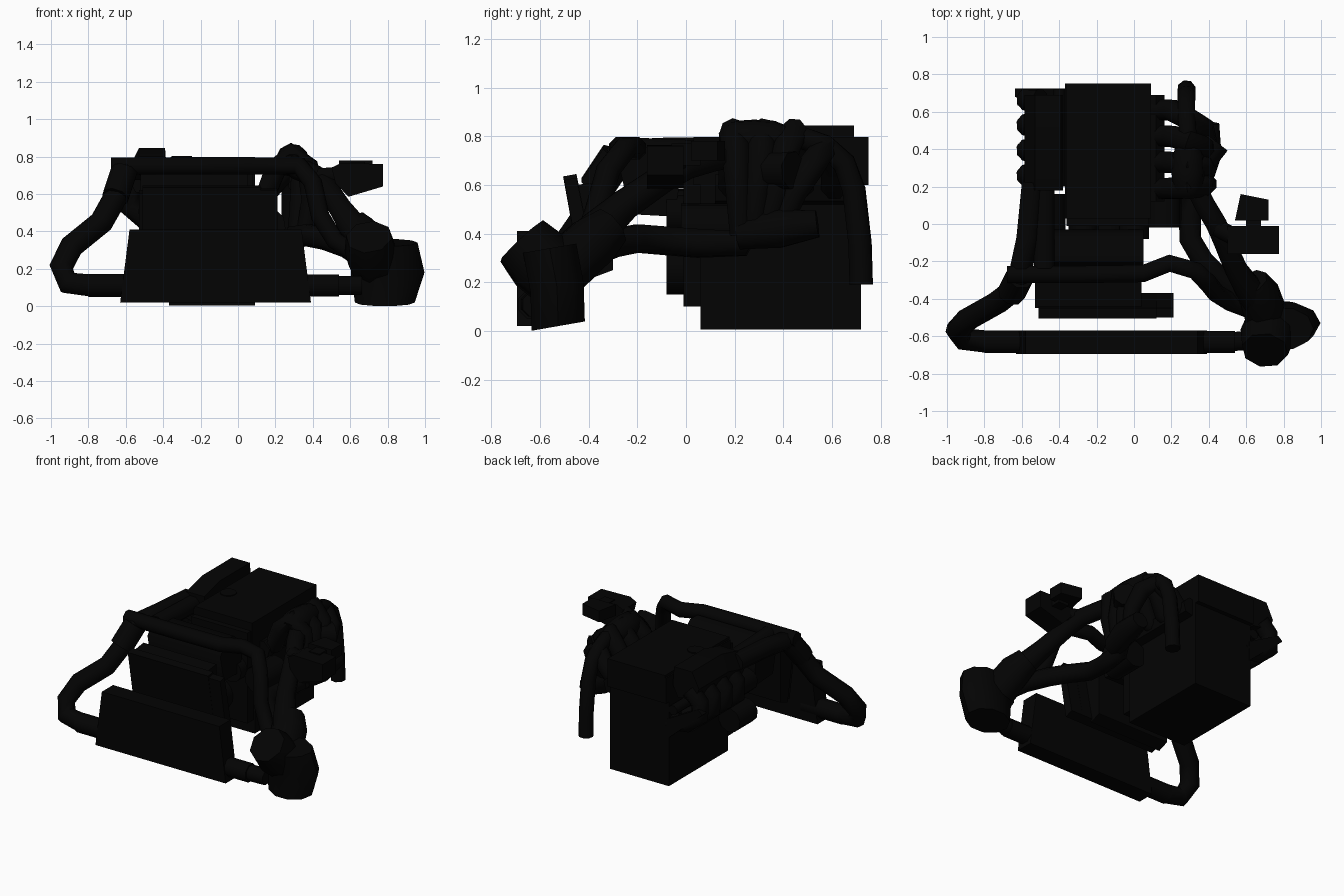
import bpy, bmesh, math
from mathutils import Vector

if "Cube" in bpy.data.objects:
    bpy.data.objects.remove(bpy.data.objects["Cube"])

black = bpy.data.materials.new("black_metal")
black.diffuse_color = (0.001, 0.001, 0.001, 1)
black.use_nodes = True
black.node_tree.nodes["Principled BSDF"].inputs["Base Color"].default_value = black.diffuse_color


def finish(name, bm):
    bmesh.ops.recalc_face_normals(bm, faces=bm.faces)
    me = bpy.data.meshes.new(name)
    bm.to_mesh(me)
    bm.free()
    ob = bpy.data.objects.new(name, me)
    bpy.context.collection.objects.link(ob)
    me.materials.append(black)
    bpy.ops.object.select_all(action='DESELECT')
    ob.select_set(True)
    bpy.context.view_layer.objects.active = ob
    bpy.ops.object.shade_smooth_by_angle(angle=math.radians(50))
    return ob


def loft(name, rings):
    """Skin a list of equal-length point rings and cap both ends."""
    bm = bmesh.new()
    loops = [[bm.verts.new(p) for p in r] for r in rings]
    n = len(loops[0])
    for a, b in zip(loops, loops[1:]):
        for i in range(n):
            j = (i + 1) % n
            bm.faces.new((a[i], a[j], b[j], b[i]))
    bm.faces.new(loops[0])
    bm.faces.new(loops[-1])
    return finish(name, bm)


def tube(name, pts, r, sides=8):
    """Low-poly pipe along a path; r is one radius or one per point."""
    pts = [Vector(p) for p in pts]
    rs = r if isinstance(r, (list, tuple)) else [r] * len(pts)
    rings, ref = [], None
    for i, p in enumerate(pts):
        t = (pts[min(i + 1, len(pts) - 1)] - pts[max(i - 1, 0)]).normalized()
        if ref is None:
            ref = t.orthogonal()
        ref = (ref - t * ref.dot(t)).normalized()
        side = t.cross(ref)
        rings.append([p + (ref * math.cos(a) + side * math.sin(a)) * rs[i]
                      for a in (2 * math.pi * (k + .5) / sides for k in range(sides))])
    return loft(name, rings)


def box(name, x0, x1, y0, y1, z0, z1):
    return loft(name, [[(x0, y0, z), (x1, y0, z), (x1, y1, z), (x0, y1, z)] for z in (z0, z1)])


def prism_y(name, prof, y0, y1):
    return loft(name, [[(x, y, z) for x, z in prof] for y in (y0, y1)])


def prism_x(name, prof, x0, x1):
    return loft(name, [[(x, y, z) for y, z in prof] for x in (x0, x1)])


# Engine block, head cover and filler cap
box("engine_block", -.37, .09, .06, .72, .005, .66)
box("cylinder_head", -.37, .09, .03, .75, .60, .78)
prism_y("valve_cover", [(-.36, .76), (.09, .76), (.09, .797), (-.36, .797)], .03, .75)
tube("oil_cap", [(-.3, .32, .78), (-.3, .32, .803)], .055, 10)

# Front timing cover, pulleys and side accessories
box("timing_cover", -.36, .08, -.01, .07, .10, .74)
for i, (x, z, r) in enumerate([(-.14, .26, .11), (-.27, .50, .08), (.0, .48, .08)]):
    tube(f"pulley_{i}", [(x, -.08, z), (x, 0, z)], r, 14)
tube("alternator", [(.16, -.02, .43), (.16, .2, .43)], .095, 10)
for i, z in enumerate((.28, .5)):
    tube(f"accessory_pump_{i}", [(-.45, -.04, z), (-.45, .16, z)], .085, 10)

# Rounded housing ahead of the engine
prism_x("front_housing", [(-.23, .48), (-.05, .47), (-.03, .58), (-.05, .70), (-.12, .755), (-.2, .755), (-.27, .66)], -.52, .05)

# Tilted radiator core with side tank
prism_x("radiator", [(-.505, .635), (-.45, .645), (-.37, .24), (-.43, .22)], -.51, .12)
prism_x("radiator_tank", [(-.50, .62), (-.45, .63), (-.37, .24), (-.43, .22)], .12, .21)
prism_x("radiator_shroud", [(-.45, .6), (-.3, .62), (-.3, .25), (-.38, .22)], -.53, .04)

# Intercooler and end pipes
prism_y("intercooler", [(-.63, .02), (.39, .02), (.34, .41), (-.58, .41)], -.695, -.57)
tube("intercooler_pipe_right", [(.3, -.63, .11), (.54, -.63, .11)], .064)
tube("intercooler_joint_right", [(.5, -.63, .11), (.66, -.62, .11)], .055)
tube("intercooler_pipe_left", [(-.5, -.63, .11), (-.8, -.63, .11)], .066)
tube("charge_pipe", [(-.78, -.63, .11), (-.91, -.615, .125), (-.945, -.57, .21), (-.89, -.51, .32),
                     (-.73, -.42, .45), (-.64, -.35, .61), (-.61, -.27, .73), (-.57, -.08, .735),
                     (-.54, .22, .735)], .064)
tube("charge_pipe_coupler", [(-.655, -.37, .585), (-.61, -.28, .72)], .076)
tube("throttle_pipe", [(-.48, -.24, .74), (-.48, .24, .72)], .06)

# Intake plenum with runners, flange and rail
loft("intake_plenum", [[(x, y, z + dz) for x, z in
     [(-.39, .83), (-.53, .83), (-.585, .72), (-.55, .64), (-.42, .62), (-.38, .70)]]
     for y, dz in ((.18, -.03), (.36, .015), (.69, .015))])
prism_y("intake_flange", [(-.635, .58), (-.60, .61), (-.36, .48), (-.36, .34)], .68, .725)
for i in range(4):
    y = .26 + i * .135
    tube(f"intake_runner_{i}", [(-.5, y, .70), (-.575, y, .63), (-.575, y, .53),
                                (-.49, y, .46), (-.34, y, .44)], .06)
tube("fuel_rail", [(-.40, .2, .55), (-.40, .72, .55)], .035)

# Exhaust header runners arching over and meeting low in a collector
for i in range(4):
    y = .19 + i * .14
    yc = .36 + (y - .40) * .75
    ye = .30 + (y - .40) * .35
    h = -.07 if i == 3 else 0
    tube(f"header_runner_{i}", [(.07, y, .58), (.15, y, .60), (.20, y, .73 + h), (.29, (y + yc) / 2, .815 + h),
                                (.37, yc, .75 + h), (.39, (yc + ye) / 2, .57), (.36, ye, .40)],
         [.06, .06, .06, .06, .06, .055, .05])
tube("header_flange", [(.1, .12, .58), (.1, .69, .58)], .065, 6)

# Turbo housing, collector and down pipe
tube("turbine_housing", [(.29, .16, .76), (.29, .20, .78), (.29, .28, .78), (.29, .36, .78), (.29, .44, .77)],
     [.06, .085, .09, .085, .06], 10)
tube("turbine_outlet", [(.29, .38, .77), (.29, .46, .80), (.28, .57, .76), (.28, .65, .69), (.28, .69, .58),
                        (.28, .715, .36), (.28, .72, .19)], .05)
tube("collector", [(.40, .54, .44), (.39, .38, .42), (.35, .22, .40)], [.06, .085, .07])
tube("wastegate", [(.33, .30, .66), (.44, .44, .66)], .08)

# Low exhaust pipe running forward
tube("forward_pipe", [(.34, .31, .68), (.33, .28, .48), (.32, .22, .36), (.30, .05, .36), (.30, -.08, .37),
                      (.37, -.20, .38), (.47, -.30, .36), (.58, -.40, .32), (.7, -.48, .24)], .062)

# Higher inlet pipe from the turbo down to the compressor
tube("inlet_pipe", [(.31, .24, .74), (.38, .10, .71), (.44, .0, .68), (.48, -.09, .63), (.55, -.25, .52),
                    (.62, -.36, .42), (.70, -.46, .32)], [.06, .06, .06, .06, .065, .08, .09])

# Crossover pipe over the front of the engine
tube("crossover_pipe", [(-.68, -.27, .75), (-.3, -.27, .75), (.05, -.265, .75), (.19, -.21, .75),
                        (.33, -.25, .75), (.40, -.32, .66), (.44, -.37, .48), (.52, -.42, .35),
                        (.68, -.48, .25)], .05)

# Front compressor, elbow and leaning drum
tube("compressor", [(.70, -.675, .37), (.71, -.60, .29), (.74, -.50, .19)], [.125, .145, .13], 8)
tube("compressor_neck", [(.63, -.31, .43), (.67, -.38, .37), (.71, -.50, .26)], [.09, .115, .12])
loft("air_drum", [[(cx + rx * math.cos(a), cy + .115 * math.sin(a), z + .02 * math.sin(a))
      for a in (math.tau * k / 10 for k in range(10))]
      for cx, rx, cy, z in ((.785, .16, -.525, .02), (.80, .197, -.53, .18), (.80, .16, -.56, .34))])

# Valve and bracket on the right side
prism_y("relief_valve", [(.52, .66), (.59, .585), (.775, .64), (.775, .76), (.55, .765), (.5, .74)], -.16, -.01)
loft("valve_plate", [[(.54, .02, z), (.72, .02, z), (.72, .13, z), (.57, .16, z)] for z in (.70, .78)])
box("valve_bracket", .60, .68, -.06, .06, .68, .77)
tube("valve_pipe", [(.56, -.08, .70), (.44, -.02, .69)], .05)
